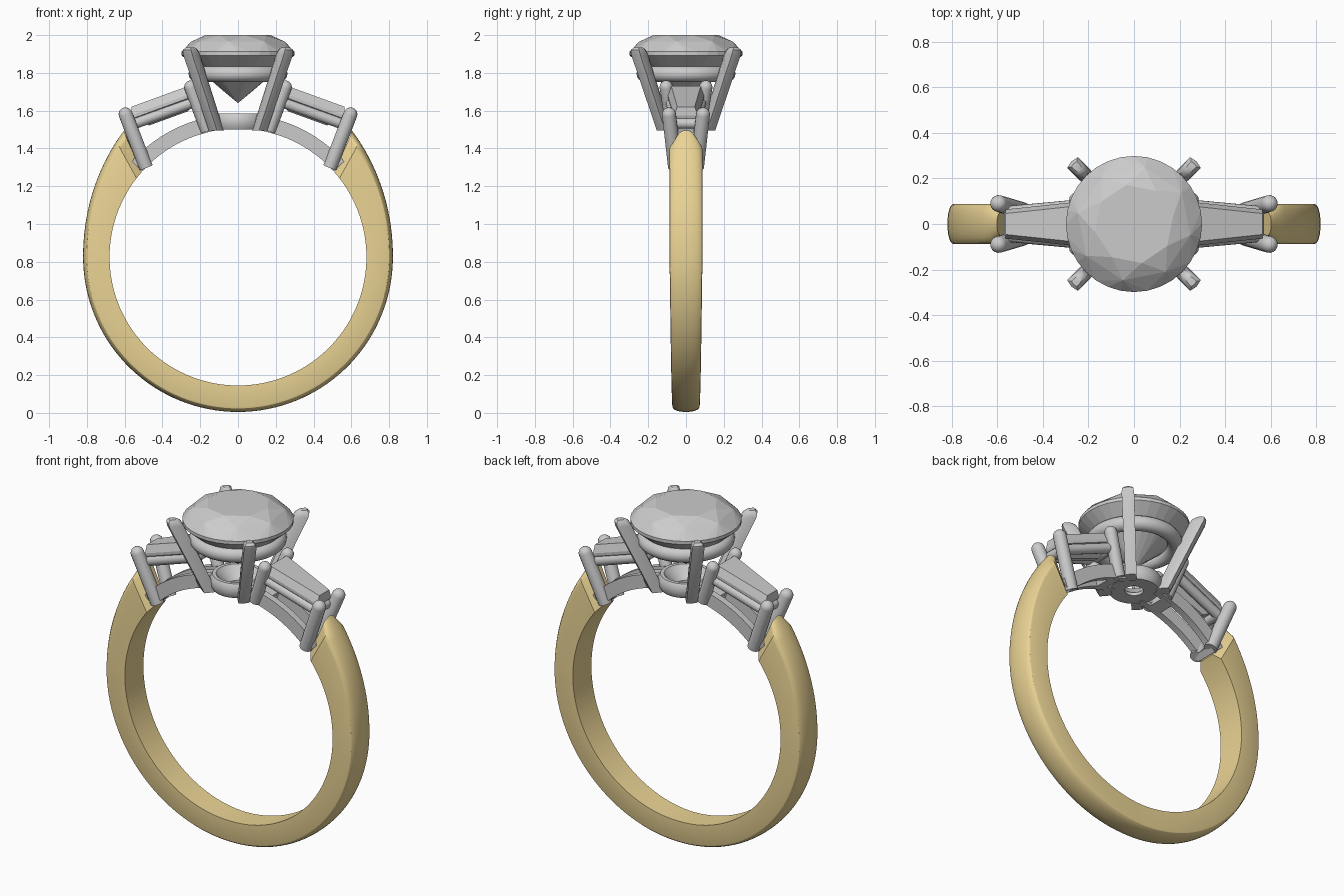
import bpy, bmesh, math
from math import sin, cos, pi, radians
from mathutils import Vector

if "Cube" in bpy.data.objects:
    bpy.data.objects.remove(bpy.data.objects["Cube"])

CZ, RI = 0.825, 0.68          # finger hole centre height and radius
gold = bpy.data.materials.new("yellow_gold")
gold.diffuse_color = (0.83, 0.66, 0.30, 1)
gold.use_nodes = True
gold.node_tree.nodes["Principled BSDF"].inputs["Base Color"].default_value = gold.diffuse_color


def finish(name, bm, mirror="", smooth=True, mat=None, angle=35):
    bmesh.ops.recalc_face_normals(bm, faces=bm.faces)
    me = bpy.data.meshes.new(name)
    bm.to_mesh(me)
    bm.free()
    ob = bpy.data.objects.new(name, me)
    bpy.context.collection.objects.link(ob)
    if mat:
        me.materials.append(mat)
    if smooth:
        bpy.ops.object.select_all(action='DESELECT')
        ob.select_set(True)
        bpy.context.view_layer.objects.active = ob
        bpy.ops.object.shade_smooth_by_angle(angle=radians(angle))
    if mirror:
        m = ob.modifiers.new("Mirror", 'MIRROR')
        m.use_axis = ("X" in mirror, "Y" in mirror, False)
        m.use_mirror_merge = False
    return ob


def loft(bm, rings, closed=False):
    """Skin a list of equal point rings, capped unless closed on itself."""
    vs = [[bm.verts.new(p) for p in r] for r in rings]
    n = len(vs[0])
    pairs = list(zip(vs, vs[1:])) + ([(vs[-1], vs[0])] if closed else [])
    for a, b in pairs:
        for i in range(n):
            j = (i + 1) % n
            bm.faces.new((a[i], a[j], b[j], b[i]))
    if not closed:
        bm.faces.new(vs[0])
        bm.faces.new(vs[-1])


def rod(bm, a, b, r, dome=True, seg=16):
    """Round bar from a to b with a domed tip at b."""
    a, b = Vector(a), Vector(b)
    q = (b - a).to_track_quat('Z', 'Y')
    stations = [(a, r), (b, r)]
    if dome:
        d = (b - a).normalized()
        stations += [(b + d * r * sin(k), r * cos(k)) for k in (0.3, 0.6, 0.9, 1.2, 1.45)]
    loft(bm, [[c + q @ Vector((s * cos(2 * pi * i / seg), s * sin(2 * pi * i / seg), 0))
               for i in range(seg)] for c, s in stations])


def lathe(name, profile, seg=64):
    bm = bmesh.new()
    loft(bm, [[(r * cos(2 * pi * k / seg), r * sin(2 * pi * k / seg), z) for r, z in profile]
              for k in range(seg)], closed=True)
    return finish(name, bm)


def circle(n, r, z, off=0.0):
    return [(r * cos(2 * pi * (i + off) / n), r * sin(2 * pi * (i + off) / n), z) for i in range(n)]


# gold band: domed section, thicker toward the shoulders, pinched at its ends
def band_section(t):
    def angle(r):
        end = 41.5 + (r - RI) / 0.22 * 6.5
        return -90 + t * (90 + end)
    up = max(0, abs(t) * 137 - 90) / 47
    half = 0.071 + 0.016 * min(1, abs(t) * 1.5)
    if abs(t) > 0.99:
        half = 0.05
    edge = 0.795 + 0.062 * up ** 2
    dome = 0.025 + 0.02 * up ** 2
    pts = [(RI, -half), (RI, half)]
    pts += [(edge + dome * sin(pi * k / 12), half * cos(pi * k / 12)) for k in range(13)]
    out = []
    for r, y in pts:
        a = radians(angle(r))
        out.append((r * cos(a), y, CZ + r * sin(a)))
    return out


bm = bmesh.new()
ts = [-1] + [-0.972 + 1.944 * k / 96 for k in range(97)] + [1]
loft(bm, [band_section(t) for t in ts])
finish("gold_band", bm, mat=gold, angle=28)

# gallery rails following the finger hole
bm = bmesh.new()
rings = []
for k in range(17):
    f = k / 16
    a = radians(42 + 40 * f)
    y = 0.050 + 0.016 * f
    rings.append([(r * cos(a), y + s, CZ + r * sin(a))
                  for r, s in ((RI, -0.02), (RI, 0.02), (0.757, 0.02), (0.757, -0.02))])
loft(bm, rings)
finish("gallery_rail", bm, "XY")

# bridges joining the two rails
bm = bmesh.new()
for lo, hi, w in ((42, 45.5, 0.05), (71, 77, 0.06)):
    loft(bm, [[(r * cos(radians(a)), y, CZ + r * sin(radians(a)))
               for r, y in ((RI, -w), (RI, w), (0.74, w), (0.74, -w))] for a in (lo, hi)])
finish("gallery_bridge", bm, "X")

# base collet and seat ring of the centre setting
lathe("base_ring", [(0.05, 1.503), (0.135, 1.50), (0.15, 1.525), (0.15, 1.565), (0.138, 1.585),
                    (0.118, 1.585), (0.10, 1.565), (0.05, 1.52)])
lathe("seat_ring", [(0.22 + 0.042 * cos(2 * pi * i / 16), 1.795 + 0.042 * sin(2 * pi * i / 16))
                    for i in range(16)])

# round centre stone, faceted
bm = bmesh.new()
for p in (circle(8, 0.175, 2.0, 0.25) + circle(8, 0.252, 1.966, 0.75) + circle(32, 0.299, 1.912)
          + circle(32, 0.299, 1.893) + circle(8, 0.07, 1.697, 0.25) + [(0, 0, 1.64)]):
    bm.verts.new(p)
bmesh.ops.convex_hull(bm, input=bm.verts)
bmesh.ops.dissolve_limit(bm, angle_limit=0.01, verts=bm.verts, edges=bm.edges)
finish("centre_stone", bm, smooth=False)

# four flared claws holding the centre stone
bm = bmesh.new()
out, tan = Vector((1, 1, 0)).normalized(), Vector((1, -1, 0)).normalized()
section = [(0.036, -0.034), (0.044, 0), (0.036, 0.034), (-0.02, 0.030), (-0.042, 0.014),
           (-0.042, -0.014), (-0.02, -0.030)]
rings = []
for d, z, s in ((0.11, 1.495, 0.9), (0.242, 1.90, 1.0), (0.248, 1.922, 0.88), (0.25, 1.935, 0.5)):
    c = Vector((d, d, z))
    rings.append([c + out * u * s + tan * v * s for u, v in section])
loft(bm, rings)
finish("centre_claw", bm, "XY")

# side settings use a tilted frame: u outward along the stone, w up
TILT = radians(20)


def side(u, y, w):
    return Vector((0.25 + u * cos(TILT) + w * sin(TILT), y, 1.735 - u * sin(TILT) + w * cos(TILT)))


# tapered side stones, step cut
bm = bmesh.new()
loft(bm, [[side(u0, -h0, w), side(u0, h0, w), side(u1, h1, w), side(u1, -h1, w)]
          for u0, u1, h0, h1, w in ((0.06, 0.28, 0.02, 0.015, -0.125),
                                    (-0.01, 0.35, 0.10, 0.064, -0.06),
                                    (-0.01, 0.35, 0.10, 0.064, -0.043),
                                    (0.015, 0.335, 0.078, 0.046, 0.0))])
finish("side_stone", bm, "X", smooth=False)

# bearing frame under each side stone
bm = bmesh.new()
corners = [side(0.0, -0.082, -0.09), side(0.0, 0.082, -0.09),
           side(0.345, 0.052, -0.09), side(0.345, -0.052, -0.09)]
for i in range(4):
    rod(bm, corners[i], corners[(i + 1) % 4], 0.028, dome=False)
finish("side_stone_frame", bm, "X", angle=40)

# side claws: inner and outer pairs
for name, a, b, r in (("inner_side_claw", (0.165, 0.07, 1.495), (0.25, 0.105, 1.725), 0.035),
                      ("outer_side_claw", (0.487, 0.058, 1.30), (0.595, 0.09, 1.58), 0.037)):
    bm = bmesh.new()
    rod(bm, a, b, r)
    finish(name, bm, "XY", angle=40)
